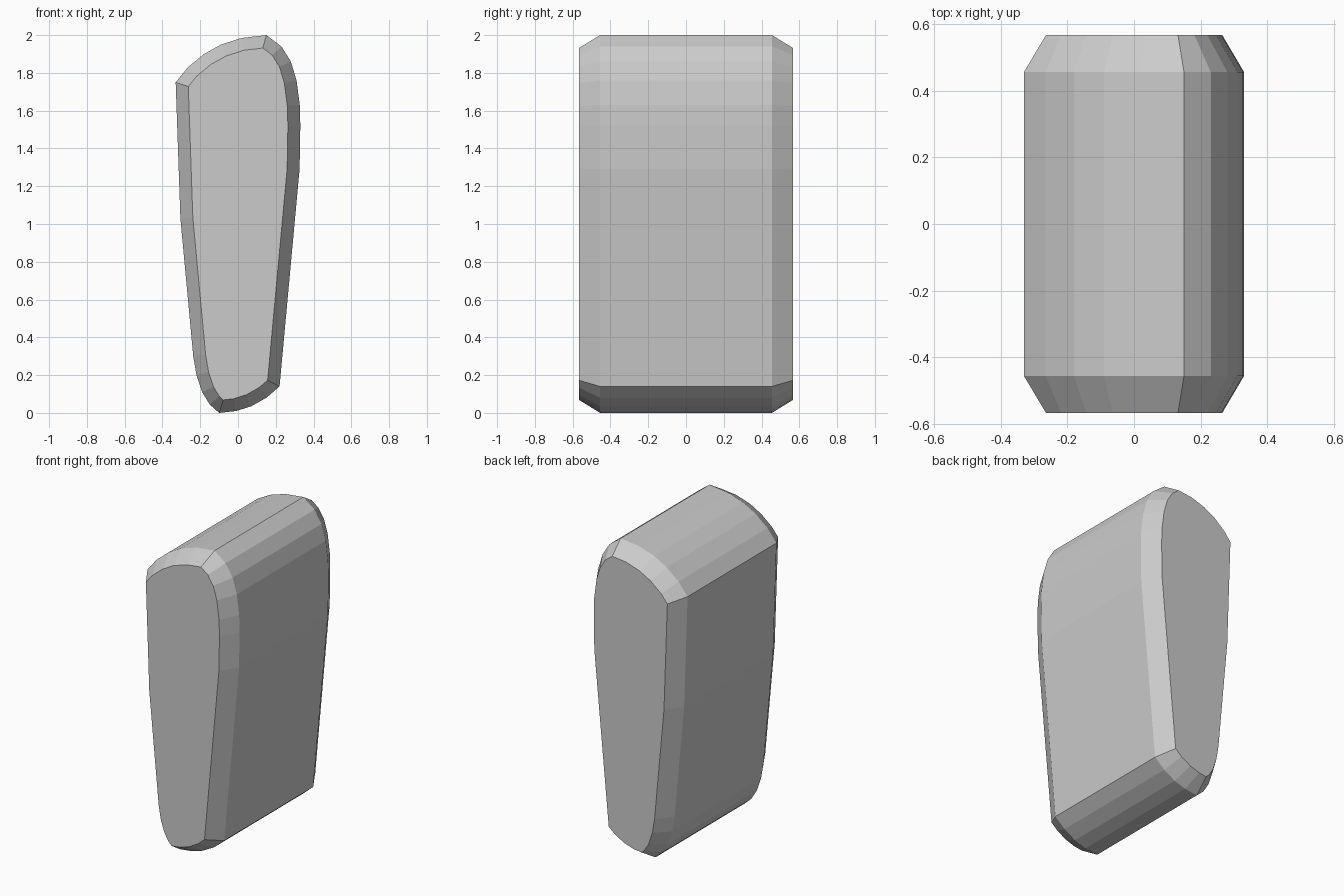
import bpy, bmesh
from mathutils import Vector

if "Cube" in bpy.data.objects:
    bpy.data.objects.remove(bpy.data.objects["Cube"])

# Outer side profile (x, z), clockwise from the upper left corner
PROFILE = [Vector(p) for p in [
    (-0.33, 1.75), (-0.265, 1.83), (-0.18, 1.90), (-0.09, 1.95), (0.02, 1.985),
    (0.15, 2.0), (0.23, 1.94), (0.28, 1.86), (0.31, 1.76), (0.327, 1.63),
    (0.33, 1.52), (0.326, 1.29),
    (0.22, 0.14), (0.15, 0.08), (0.07, 0.035), (-0.01, 0.01),
    (-0.10, 0.0), (-0.15, 0.045), (-0.19, 0.11), (-0.22, 0.20), (-0.237, 0.30),
    (-0.305, 1.03)]]


def inset(points, d):
    """Mitred inset of a clockwise outline."""
    result = []
    for i, p in enumerate(points):
        e1 = (p - points[i - 1]).normalized()
        e2 = (points[(i + 1) % len(points)] - p).normalized()
        n1, n2 = Vector((e1.y, -e1.x)), Vector((e2.y, -e2.x))
        result.append(p + (n1 + n2) * d / (1 + n1.dot(n2)))
    return result


# Body: four rings along y, the end rings inset to form the chamfers
bm = bmesh.new()
inner = inset(PROFILE, 0.066)
rings = []
for y, outline in ((-0.567, inner), (-0.455, PROFILE), (0.455, PROFILE), (0.567, inner)):
    rings.append([bm.verts.new((p.x, y, p.y)) for p in outline])
for a, b in zip(rings, rings[1:]):
    for i in range(len(a)):
        j = (i + 1) % len(a)
        bm.faces.new((a[i], a[j], b[j], b[i]))

# Flat end caps
bm.faces.new(rings[0])
bm.faces.new(rings[-1])
bmesh.ops.recalc_face_normals(bm, faces=bm.faces)

mesh = bpy.data.meshes.new("tapered_block")
bm.to_mesh(mesh)
bm.free()
bpy.context.collection.objects.link(bpy.data.objects.new("tapered_block", mesh))
